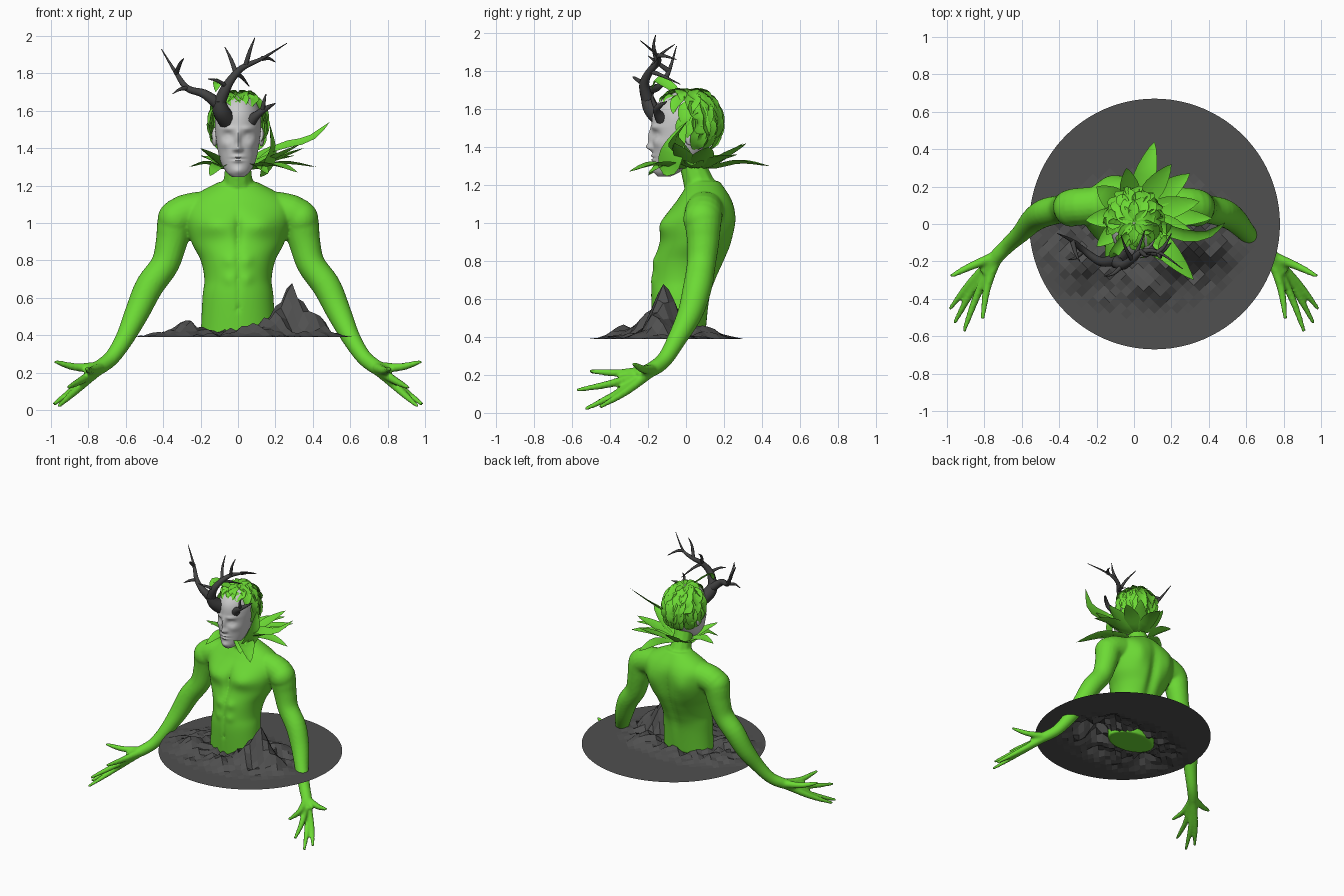
import bpy, bmesh, math, random
from mathutils import Vector

random.seed(4)
cube = bpy.data.objects.get("Cube")
if cube:
    bpy.data.objects.remove(cube)


def material(name, red, green, blue):
    mat = bpy.data.materials.new(name)
    mat.use_nodes = True
    mat.diffuse_color = (red, green, blue, 1)
    mat.node_tree.nodes["Principled BSDF"].inputs["Base Color"].default_value = mat.diffuse_color
    return mat


GREEN = material("leaf green", .15, .7, .035)
PALE = material("pale face", .6, .6, .6)
STONE = material("dark stone", .08, .08, .08)
HORN = material("charcoal antler", .055, .055, .055)


def spline(points, count):
    """Catmull-Rom resampling of equal-length tuples."""
    result, last = [], len(points) - 1
    for k in range(count):
        position = k / (count - 1) * last
        i = min(int(position), last - 1)
        t = position - i
        before, start, end, after = (points[max(0, min(last, i + j))] for j in (-1, 0, 1, 2))
        result.append([q + t / 2 * (r - p + t * (2 * p - 5 * q + 4 * r - s + t * (3 * (q - r) + s - p)))
                       for p, q, r, s in zip(before, start, end, after)])
    return result


def skin(bm, rings):
    """Join rings of points into a closed surface."""
    rows = [[bm.verts.new(point) for point in ring] for ring in rings]
    size = len(rows[0])
    for lower, upper in zip(rows, rows[1:]):
        for i in range(size):
            j = (i + 1) % size
            bm.faces.new((lower[i], lower[j], upper[j], upper[i]))
    bm.faces.new(rows[0][::-1])
    bm.faces.new(rows[-1])


def tube(bm, points, radii, count=14, segments=10):
    """Tube along a smooth path, its radius following the evenly spread radii."""
    centres = [Vector(point) for point in spline([tuple(p) for p in points], count)]
    sizes = spline([(r,) for r in radii], count)
    rings, side, previous = [], None, None
    for i, centre in enumerate(centres):
        along = (centres[min(i + 1, count - 1)] - centres[max(i - 1, 0)]).normalized()
        if side is None:
            side = along.orthogonal().normalized()
        else:
            side = previous.rotation_difference(along) @ side
        other, previous = along.cross(side), along
        angles = [math.tau * k / segments for k in range(segments)]
        rings.append([centre + sizes[i][0] * (side * math.cos(a) + other * math.sin(a)) for a in angles])
    skin(bm, rings)


def loft(bm, sections, front_bumps, back_bumps, count, segments):
    """Stack ellipses (z, half width, front y, back y) and press mirrored bumps into them."""
    rings = []
    for z, width, front, back in spline(sections, count):
        ring = []
        for k in range(segments):
            angle = math.tau * k / segments
            facing = math.cos(angle)
            x, y = width * math.sin(angle), (front + back) / 2 - (back - front) / 2 * facing
            push = 0
            for bump_x, bump_z, wide, tall, amount in (front_bumps if facing > 0 else back_bumps):
                push += amount * math.exp(-((abs(x) - bump_x) / wide) ** 2 - ((z - bump_z) / tall) ** 2)
            ring.append((x, y - push * max(-1, min(1, facing * 2)), z))
        rings.append(ring)
    skin(bm, rings)


def ball(bm, centre, size):
    made = bmesh.ops.create_uvsphere(bm, u_segments=24, v_segments=16, radius=1)["verts"]
    bmesh.ops.scale(bm, vec=size, verts=made)
    bmesh.ops.translate(bm, vec=centre, verts=made)


def leaf(bm, points, width, up, rows=8):
    """Creased, pointed blade along a path."""
    path = [Vector(point) for point in spline([tuple(p) for p in points], rows)]
    strips = []
    for i, point in enumerate(path):
        u = i / (rows - 1)
        along = path[min(i + 1, rows - 1)] - path[max(i - 1, 0)]
        side = along.cross(up).normalized()
        lift = side.cross(along).normalized()
        half = width * (math.sin(math.pi * u ** .75) + .15 * (1 - u))
        corners = (point - side * half, point - lift * half * .35, point + side * half)
        strips.append([bm.verts.new(corner) for corner in corners])
    for lower, upper in zip(strips, strips[1:]):
        for i in (0, 1):
            bm.faces.new((lower[i], lower[i + 1], upper[i + 1], upper[i]))


def finish(name, bm, mat, angle, closed=True):
    """Turn the mesh into an object, smooth below the given angle."""
    bmesh.ops.remove_doubles(bm, verts=bm.verts, dist=.0002)
    if closed:
        bmesh.ops.recalc_face_normals(bm, faces=bm.faces)
    mesh = bpy.data.meshes.new(name)
    bm.to_mesh(mesh)
    bm.free()
    ob = bpy.data.objects.new(name, mesh)
    bpy.context.collection.objects.link(ob)
    mesh.materials.append(mat)
    bpy.ops.object.select_all(action='DESELECT')
    ob.select_set(True)
    bpy.context.view_layer.objects.active = ob
    bpy.ops.object.shade_smooth_by_angle(angle=math.radians(angle))
    return ob


# Torso with muscle relief, neck, arms and hands fused into one skin
bm = bmesh.new()
torso = [(.39, .2, -.17, .1), (.6, .19, -.185, .13), (.7, .18, -.18, .165), (.8, .2, -.17, .21),
         (.9, .25, -.14, .245), (1.04, .29, -.1, .26), (1.13, .26, -.04, .24), (1.22, .1, .02, .18)]
chest = [(.12, .99, .1, .06, .035), (0, .95, .02, .1, -.02), (.05, .8, .03, .03, .01),
         (.05, .7, .03, .03, .01), (0, .7, .01, .2, -.01), (0, .55, .01, .01, -.02)]
spine = [(0, .85, .04, .25, -.03), (.14, 1, .06, .1, .02)]
loft(bm, torso, chest, spine, 70, 72)
tube(bm, [(0, .1, 1.12), (0, .05, 1.26), (0, .01, 1.4)], (.1, .075, .07))
arm = [(.2, .1, 1.07), (.32, .09, 1.03), (.355, .09, .9), (.39, .08, .78), (.475, .06, .66),
       (.54, .02, .52), (.605, -.05, .385), (.67, -.11, .285), (.73, -.17, .235), (.8, -.26, .19)]
arm_radii = (.1, .1, .085, .076, .076, .066, .05, .042, .04, .034)
wrist = Vector((.73, -.17, .23))
fingertips = [(.98, -.28, .26), (.985, -.455, .03), (.96, -.53, .02), (.91, -.575, .12), (.81, -.51, .22)]
for side in (-1, 1):
    flip = Vector((side, 1, 1))
    tube(bm, [flip * Vector(p) for p in arm], arm_radii, 40, 20)
    ball(bm, (side * .335, .085, 1.02), (.095, .1, .1))
    for tip in fingertips:
        knuckle = (wrist + Vector(tip)) / 2 + Vector((.015, 0, -.015))
        tube(bm, [flip * p for p in (wrist, knuckle, Vector(tip))], (.032, .025, .019, .011))
body = finish("body", bm, GREEN, 60)
fuse = body.modifiers.new("fuse", 'REMESH')
fuse.mode, fuse.voxel_size, fuse.use_smooth_shade = 'VOXEL', .009, True
soften = body.modifiers.new("soften", 'SMOOTH')
soften.factor, soften.iterations = .5, 6

# Pale head with sculpted features and ears
bm = bmesh.new()
head = [(1.245, .03, -.15, -.08), (1.27, .06, -.165, -.03), (1.32, .09, -.17, .05), (1.4, .11, -.177, .11),
        (1.52, .124, -.18, .15), (1.6, .115, -.168, .15), (1.66, .085, -.12, .12), (1.69, .04, -.05, .07)]
features = [(0, 1.4, .017, .018, .028), (0, 1.45, .013, .045, .022), (.018, 1.393, .01, .01, .012),
            (0, 1.353, .03, .008, .012), (0, 1.332, .026, .009, .012), (0, 1.342, .035, .004, -.008),
            (0, 1.28, .03, .02, .01), (.052, 1.465, .026, .018, -.02), (.054, 1.462, .016, .009, .012),
            (.055, 1.505, .035, .011, .01), (.075, 1.42, .028, .025, .01)]
loft(bm, head, features, [], 84, 96)
for side in (-1, 1):
    ball(bm, (side * .125, .02, 1.46), (.015, .028, .05))
finish("head", bm, PALE, 60)

# Hair: cap under overlapping rows of leaves
bm = bmesh.new()
ball(bm, (0, .05, 1.54), (.132, .125, .16))
finish("hair_cap", bm, GREEN, 60)
bm = bmesh.new()
centre = Vector((0, .01, 1.53))
for row in range(5):
    start = .05 + .41 * row
    end, count = start + .87, min(15, 8 + 4 * row)
    for k in range(count):
        around = math.tau * (k + random.uniform(.2, .8)) / count
        front = math.cos(around)
        if (front > .3 and row > 1) or (front > -.15 and row > 2 and end > 2.2):
            continue
        stop = min(end, 1.05) if front > .5 else end
        points = []
        for u in (0, .35, .7, 1):
            down = start + (stop - start) * u
            turn = around + .2 * u * random.uniform(-1, 1)
            ray = Vector((.14 * math.sin(down) * math.sin(turn), -.17 * math.sin(down) * math.cos(turn),
                          .17 * math.cos(down)))
            points.append(centre + ray * (1 + .12 * math.sin(u * 3) + random.uniform(0, .06) * u))
        leaf(bm, points, random.uniform(.035, .05), points[2] - centre)
leaf(bm, [(-.02, -.04, 1.69), (-.1, -.15, 1.76), (-.12, -.18, 1.7)], .03, Vector((.3, -.5, 1)))
finish("hair_leaves", bm, GREEN, 40, False)

# Collar of long arched leaves, with one curling and one upright leaf
bm = bmesh.new()
leaf_tips = [(.42, .03, 1.3), (.32, -.3, 1.27), (.3, .27, 1.36), (.11, .44, 1.3), (.2, .32, 1.42),
             (-.26, .02, 1.3), (-.2, -.12, 1.4), (-.15, -.2, 1.25), (-.2, .2, 1.36), (-.04, .3, 1.42),
             (.35, .12, 1.4), (.33, -.06, 1.42), (.16, -.2, 1.26)]
for x, y, z in leaf_tips:
    tip, outward = Vector((x, y, z)), Vector((x, y - .05, 0)).normalized()
    base = Vector((0, .05, 1.29)) + outward * .07
    arch = Vector((0, 0, .25 * max(0, 1.45 - z)))
    leaf(bm, [base, (base + tip) / 2 + arch, tip], random.uniform(.045, .06), Vector((0, 0, 1)) - outward * .3)
leaf(bm, [(.1, .03, 1.34), (.22, -.05, 1.41), (.38, -.06, 1.45), (.49, .01, 1.54)], .035, Vector((0, -.6, 1)))
leaf(bm, [(.12, -.11, 1.25), (.19, -.07, 1.38), (.17, 0, 1.53)], .06, Vector((1, -.3, 0)))
finish("collar_leaves", bm, GREEN, 40, False)

# Branching antler on the right, broken stump on the left
bm = bmesh.new()
tube(bm, [(-.06, -.13, 1.55), (-.09, -.18, 1.6), (-.1, -.21, 1.66)], (.05, .046, .03))
outer_beam = [(-.1, -.19, 1.63), (-.18, -.2, 1.69), (-.27, -.14, 1.72), (-.33, -.09, 1.8), (-.41, -.05, 1.93)]
inner_beam = [(-.1, -.2, 1.64), (-.06, -.22, 1.73), (-.01, -.19, 1.8), (.04, -.15, 1.84), (.13, -.15, 1.88),
              (.26, -.24, 1.96)]
stump = [(.07, -.13, 1.55), (.13, -.155, 1.6), (.2, -.1, 1.64)]
for beam in (outer_beam, inner_beam, stump):
    tube(bm, beam, (.034, .021, .014, .002), 24)
tines = [(outer_beam[2], (-.35, -.19, 1.69)), (outer_beam[3], (-.29, -.2, 1.88)),
         (inner_beam[1], (-.16, -.28, 1.77)), (inner_beam[2], (-.07, -.06, 1.94)),
         (inner_beam[2], (.06, -.03, 1.73)), (inner_beam[3], (.09, -.16, 1.99)),
         (inner_beam[4], (.2, -.05, 1.86)), (stump[1], (.15, -.17, 1.69))]
for root, tip in tines:
    bend = (Vector(root) + Vector(tip)) / 2 + Vector((0, -.015, .01))
    tube(bm, [root, bend, tip], (.014, .009, .002), 10, 8)
finish("antlers", bm, HORN, 50)

# Thin round ground sheet raised into jagged rocks near the waist
bm = bmesh.new()
bmesh.ops.create_grid(bm, x_segments=34, y_segments=34, size=.72)
radius, rim, diagonal = .67, set(), math.sqrt(.5)
peaks = [(.28, -.11, .3), (.2, -.2, .12), (.4, -.15, .13), (-.27, -.22, .07), (.1, -.32, .06), (.3, .1, .07)]
for v in bm.verts:
    spot = Vector((v.co.x - v.co.y, v.co.x + v.co.y, 0)) * diagonal
    height = 0
    if spot.length >= radius:
        rim.add(v)
        spot = spot.normalized() * radius
    x, y = spot.x + .11, spot.y
    if v not in rim:
        rough = max(0, 1 - ((x - .03) / .57) ** 2 - ((y + .1) / .36) ** 2)
        height = .06 * rough ** .6 * random.random()
        for peak_x, peak_y, tall in peaks:
            slope = max(0, 1 - math.hypot(x - peak_x, y - peak_y) / .12)
            height += tall * slope * random.uniform(.8, 1)
    v.co = (x, y, .39 + height)
spare = [f for f in bm.faces if all(v in rim for v in f.verts)]
bmesh.ops.delete(bm, geom=spare, context='FACES')
finish("rocky_ground", bm, STONE, 1, False)
